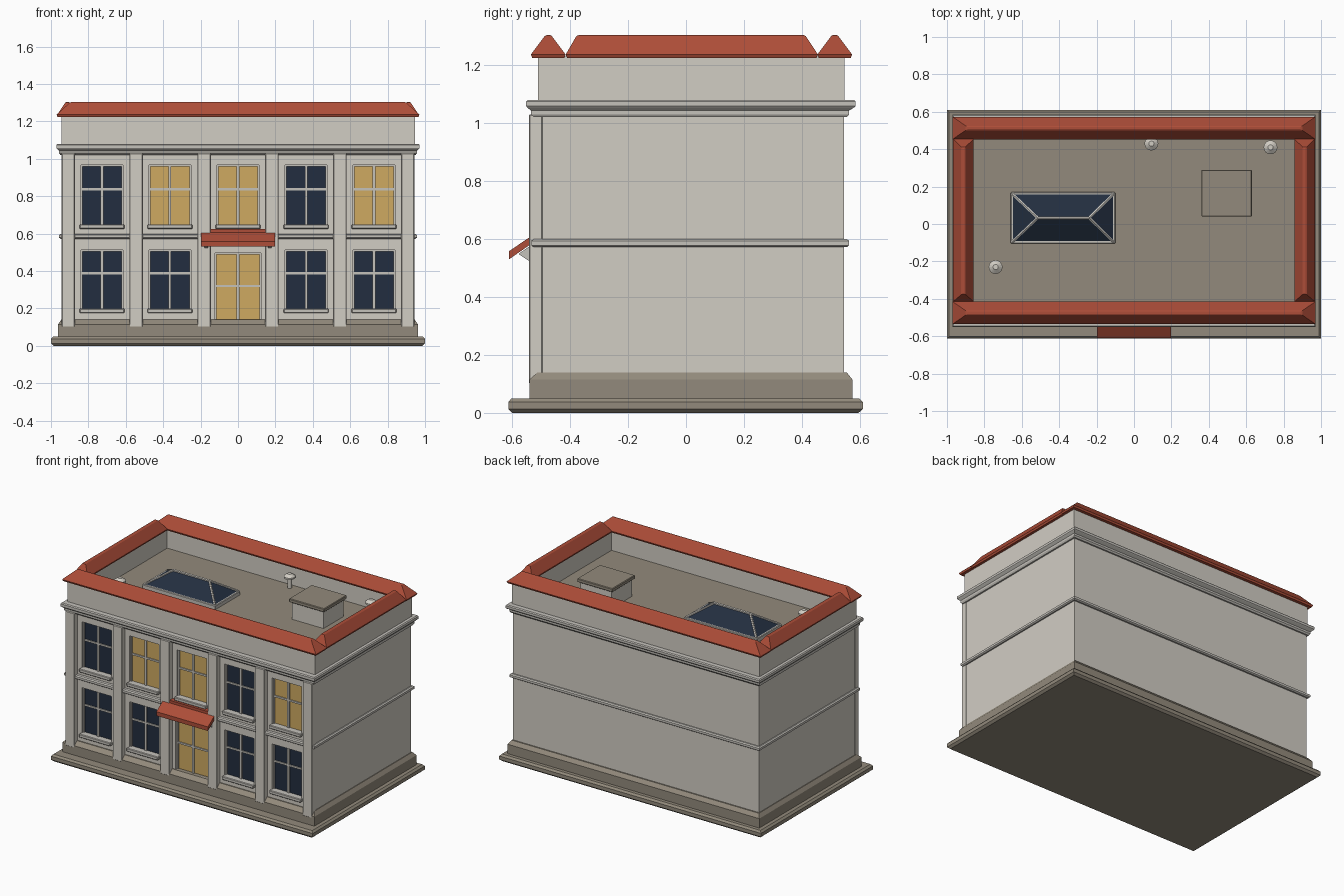
import bpy, bmesh
from mathutils import Vector

if "Cube" in bpy.data.objects:
    bpy.data.objects.remove(bpy.data.objects["Cube"])


def material(name, r, g, b):
    m = bpy.data.materials.new(name)
    m.diffuse_color = (r, g, b, 1)
    m.use_nodes = True
    m.node_tree.nodes["Principled BSDF"].inputs["Base Color"].default_value = m.diffuse_color
    return m


STONE = material("pale stone", 0.64, 0.61, 0.55)
TRIM = material("trim grey", 0.56, 0.54, 0.50)
TAUPE = material("taupe base", 0.29, 0.255, 0.20)
RED = material("red tile", 0.42, 0.075, 0.04)
NAVY = material("dark glass", 0.016, 0.027, 0.050)
GOLD = material("lit glass", 0.62, 0.40, 0.12)


def finish(name, bm, mat):
    bmesh.ops.remove_doubles(bm, verts=bm.verts, dist=1e-5)
    bmesh.ops.recalc_face_normals(bm, faces=bm.faces)
    me = bpy.data.meshes.new(name)
    bm.to_mesh(me)
    bm.free()
    me.materials.append(mat)
    ob = bpy.data.objects.new(name, me)
    bpy.context.collection.objects.link(ob)
    return ob


def stack(name, rings, mat):
    """Solid through rectangles (x0, x1, y0, y1, z), listed bottom to top."""
    bm = bmesh.new()
    loops = [[bm.verts.new(p) for p in ((a, c, z), (b, c, z), (b, d, z), (a, d, z))]
             for a, b, c, d, z in rings]
    for lo, hi in zip(loops, loops[1:]):
        for i in range(4):
            j = (i + 1) % 4
            bm.faces.new((lo[i], lo[j], hi[j], hi[i]))
    bm.faces.new(loops[0][::-1])
    bm.faces.new(loops[-1])
    return finish(name, bm, mat)


def box(name, x0, x1, y0, y1, z0, z1, mat, bevel=0.0):
    ob = stack(name, [(x0, x1, y0, y1, z0), (x0, x1, y0, y1, z1)], mat)
    if bevel:
        mod = ob.modifiers.new("soft edges", 'BEVEL')
        mod.width, mod.segments = bevel, 1
    return ob


def extrude_x(name, profile, x0, x1, mat):
    """Solid with a (y, z) profile running from x0 to x1."""
    bm = bmesh.new()
    face = bm.faces.new([bm.verts.new((x0, y, z)) for y, z in profile])
    geo = bmesh.ops.extrude_face_region(bm, geom=[face])["geom"]
    bmesh.ops.translate(bm, vec=(x1 - x0, 0, 0),
                        verts=[v for v in geo if isinstance(v, bmesh.types.BMVert)])
    return finish(name, bm, mat)


def bar(name, p, q, r, mat):
    p, q = Vector(p), Vector(q)
    bm = bmesh.new()
    bmesh.ops.create_cone(bm, cap_ends=True, segments=6, radius1=r, radius2=r, depth=(q - p).length)
    rot = (q - p).to_track_quat('Z', 'Y').to_matrix()
    bmesh.ops.rotate(bm, verts=bm.verts, matrix=rot)
    bmesh.ops.translate(bm, verts=bm.verts, vec=(p + q) / 2)
    return finish(name, bm, mat)


# Stepped base
stack("base_slab", [(-.985, .985, -.6, .595, 0), (-1, 1, -.613, .61, .013),
                    (-1, 1, -.613, .61, .037), (-.988, .988, -.602, .598, .05)], TAUPE)
stack("plinth", [(-.962, .962, -.54, .574, .05), (-.962, .962, -.54, .574, .115),
                 (-.945, .945, -.512, .554, .14)], TAUPE)

# Main walls behind the front facade
FRONT, BACK, INNER = -.505, .545, -.475
box("main_walls", -.94, .94, INNER, BACK, .12, 1.06, STONE)

# Openings: x centre, half width, bottom, top, middle bar height, glass
BAYS = [-.727, -.364, 0, .364, .727]
openings = []
for i, x in enumerate(BAYS):
    openings.append((x, .113, .645, .967, .837, GOLD if i in (1, 2, 4) else NAVY))
    if i != 2:
        openings.append((x, .113, .195, .512, .388, NAVY))
openings.append((0, .123, .14, .497, .32, GOLD))

# Front facade: a grid with the opening cells left out, then thickened
xs = sorted({-.94, .94} | {round(o[0] + s * o[1], 4) for o in openings for s in (-1, 1)})
zs = sorted({.12, 1.06} | {z for o in openings for z in o[2:4]})
bm = bmesh.new()
for xa, xb in zip(xs, xs[1:]):
    for za, zb in zip(zs, zs[1:]):
        cx, cz = (xa + xb) / 2, (za + zb) / 2
        if not any(abs(cx - o[0]) < o[1] and o[2] < cz < o[3] for o in openings):
            bm.faces.new([bm.verts.new((x, FRONT, z)) for x, z in
                          ((xa, za), (xb, za), (xb, zb), (xa, zb))])
bmesh.ops.remove_doubles(bm, verts=bm.verts, dist=1e-5)
geo = bmesh.ops.extrude_face_region(bm, geom=bm.faces[:])["geom"]
bmesh.ops.translate(bm, vec=(0, INNER - FRONT, 0),
                    verts=[v for v in geo if isinstance(v, bmesh.types.BMVert)])
finish("front_facade", bm, STONE)

# Glass, frames, glazing bars and sills
for x, w, z0, z1, zm, glass in openings:
    kind = "door" if z0 == .14 else "window"
    a, b, f = x - w, x + w, .008
    box(kind + "_glass", a, b, INNER - .007, INNER - .001, z0, z1, glass)
    y0, y1 = INNER - .016, INNER - .002
    box(kind + "_frame_left", a, a + f, y0, y1, z0, z1, TRIM)
    box(kind + "_frame_right", b - f, b, y0, y1, z0, z1, TRIM)
    box(kind + "_frame_top", a + f, b - f, y0, y1, z1 - f, z1, TRIM)
    box(kind + "_upright_bar", x - .007, x + .007, y0, y1, z0, z1 - f, TRIM)
    box(kind + "_cross_bar", a + f, b - f, y0 + .002, y1, zm - .006, zm + .006, TRIM)
    if kind == "window":
        box("window_sill", x - .12, x + .12, -.528, INNER, z0 - .02, z0 + .004, TRIM, .004)

# Pilasters
for i in range(6):
    x = -.9075 + i * .363
    box("pilaster", x - .036, x + .036, -.5415, FRONT + .01, .1, 1.03, STONE, .004)

# Floor band and cornice
stack("floor_band", [(-.948, .948, -.525, .555, .572), (-.956, .956, -.533, .563, .578),
                     (-.956, .956, -.533, .563, .593), (-.948, .948, -.525, .555, .599)], TRIM)
stack("cornice", [(-.95, .95, -.525, .555, 1.02), (-.956, .956, -.535, .563, 1.03),
                  (-.956, .956, -.535, .563, 1.043), (-.968, .968, -.549, .581, 1.054),
                  (-.971, .971, -.551, .585, 1.058), (-.971, .971, -.551, .585, 1.074),
                  (-.965, .965, -.545, .579, 1.08)], TRIM)

# Parapet and roof deck
box("parapet_front", -.945, .945, -.51, -.43, 1.05, 1.23, STONE)
box("parapet_back", -.945, .945, .47, .547, 1.05, 1.23, STONE)
for s in (-1, 1):
    a, b = sorted((s * .87, s * .945))
    box("parapet_side", a, b, -.43, .47, 1.05, 1.23, STONE)
box("roof_deck", -.875, .875, -.435, .475, 1.05, 1.095, TAUPE)

# Hipped red copings
for name, y in (("coping_front", -.475), ("coping_back", .513)):
    stack(name, [(-.965, .965, y - .055, y + .055, 1.224), (-.97, .97, y - .06, y + .06, 1.236),
                 (-.9, .9, y - .012, y + .012, 1.3), (-.89, .89, y - .006, y + .006, 1.303)], RED)
for s in (-1, 1):
    x = s * .912
    stack("coping_side", [(x - .05, x + .05, -.41, .45, 1.224), (x - .055, x + .055, -.415, .455, 1.236),
                          (x - .012, x + .012, -.378, .413, 1.3),
                          (x - .006, x + .006, -.37, .405, 1.303)], RED)

# Door canopy
extrude_x("door_canopy", [(-.61, .53), (-.61, .558), (-.538, .607), (-.538, .58)], -.197, .197, RED)
box("canopy_flashing", -.147, .147, -.54, FRONT, .575, .624, RED)
for s in (-1, 1):
    extrude_x("canopy_bracket", [(-.578, .548), (-.535, .578), (-.535, .52)],
              s * .17 - .01, s * .17 + .01, TRIM)

# Skylight
box("skylight_curb", -.66, -.1, -.105, .17, 1.09, 1.122, TRIM, .004)
stack("skylight_glass", [(-.65, -.11, -.095, .16, 1.12), (-.515, -.24, .0325, .0325, 1.205)], NAVY)
left, right = (-.515, .0325, 1.205), (-.24, .0325, 1.205)
bar("skylight_ridge", left, right, .009, TRIM)
for y in (-.095, .16):
    bar("skylight_hip", left, (-.65, y, 1.12), .008, TRIM)
    bar("skylight_hip", right, (-.11, y, 1.12), .008, TRIM)

# Roof hatch
box("hatch_box", .375, .615, .055, .275, 1.09, 1.215, STONE)
box("hatch_lid", .36, .63, .04, .29, 1.215, 1.24, TAUPE, .004)

# Mushroom vents
for x, y in ((.093, .43), (.73, .41), (-.74, -.23)):
    bm = bmesh.new()
    for r1, r2, z0, z1 in ((.014, .014, 1.09, 1.17), (.037, .037, 1.165, 1.176), (.037, .014, 1.176, 1.193)):
        vs = bmesh.ops.create_cone(bm, cap_ends=True, segments=16, radius1=r1, radius2=r2, depth=z1 - z0)["verts"]
        bmesh.ops.translate(bm, verts=vs, vec=(x, y, (z0 + z1) / 2))
    finish("roof_vent", bm, STONE)
